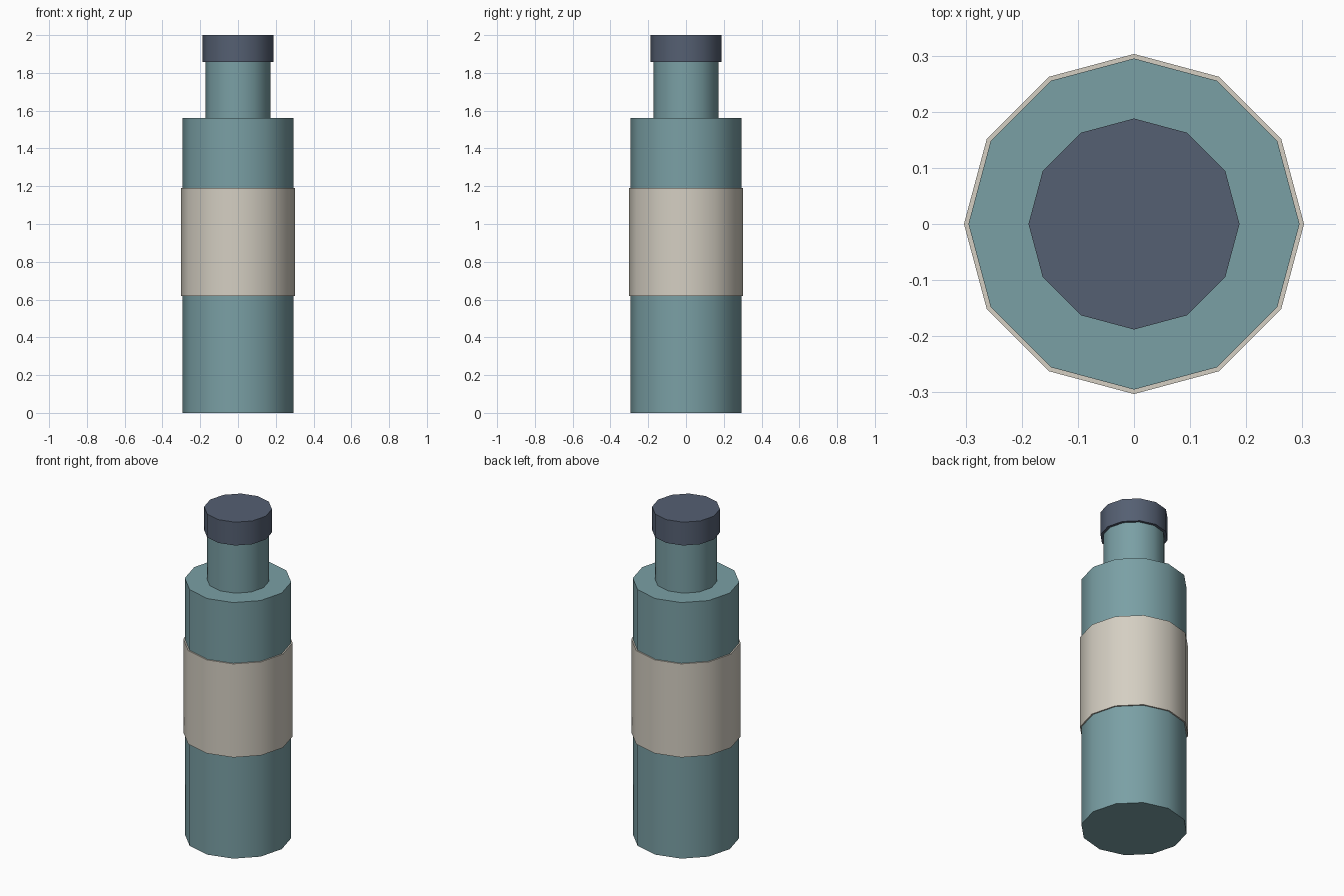
import bpy
import math

if "Cube" in bpy.data.objects:
    bpy.data.objects.remove(bpy.data.objects["Cube"])

SIDES = 12


def material(name, rgb):
    mat = bpy.data.materials.new(name)
    mat.diffuse_color = (*rgb, 1.0)
    mat.use_nodes = True
    mat.node_tree.nodes["Principled BSDF"].inputs["Base Color"].default_value = mat.diffuse_color
    return mat


def lathe(name, profile, mat):
    """Revolve (radius, z) points around z; close both ends with flat caps."""
    verts, faces = [], []
    for r, z in profile:
        for i in range(SIDES):
            a = 2 * math.pi * i / SIDES
            verts.append((r * math.cos(a), r * math.sin(a), z))
    for k in range(len(profile) - 1):
        for i in range(SIDES):
            j = (i + 1) % SIDES
            lo, hi = k * SIDES, (k + 1) * SIDES
            faces.append((lo + i, lo + j, hi + j, hi + i))
    faces.append(tuple(reversed(range(SIDES))))
    faces.append(tuple(range(len(verts) - SIDES, len(verts))))
    mesh = bpy.data.meshes.new(name)
    mesh.from_pydata(verts, [], faces)
    mesh.materials.append(mat)
    obj = bpy.data.objects.new(name, mesh)
    bpy.context.collection.objects.link(obj)
    bpy.ops.object.select_all(action='DESELECT')
    obj.select_set(True)
    bpy.context.view_layer.objects.active = obj
    bpy.ops.object.shade_smooth_by_angle(angle=math.radians(40))
    return obj


glass = material("teal_glass", (0.195, 0.35, 0.376))
paper = material("cream_paper", (0.66, 0.62, 0.54))
dark = material("dark_cap", (0.09, 0.115, 0.168))

# Bottle body with flat shoulder and neck
lathe("bottle_body", [(0.295, 0), (0.295, 1.56), (0.172, 1.56), (0.172, 1.858)], glass)
# Label band wrapped around the body
lathe("label_band", [(0.303, 0.62), (0.303, 1.19)], paper)
# Cap on the neck
lathe("cap", [(0.188, 1.858), (0.188, 2.0)], dark)
